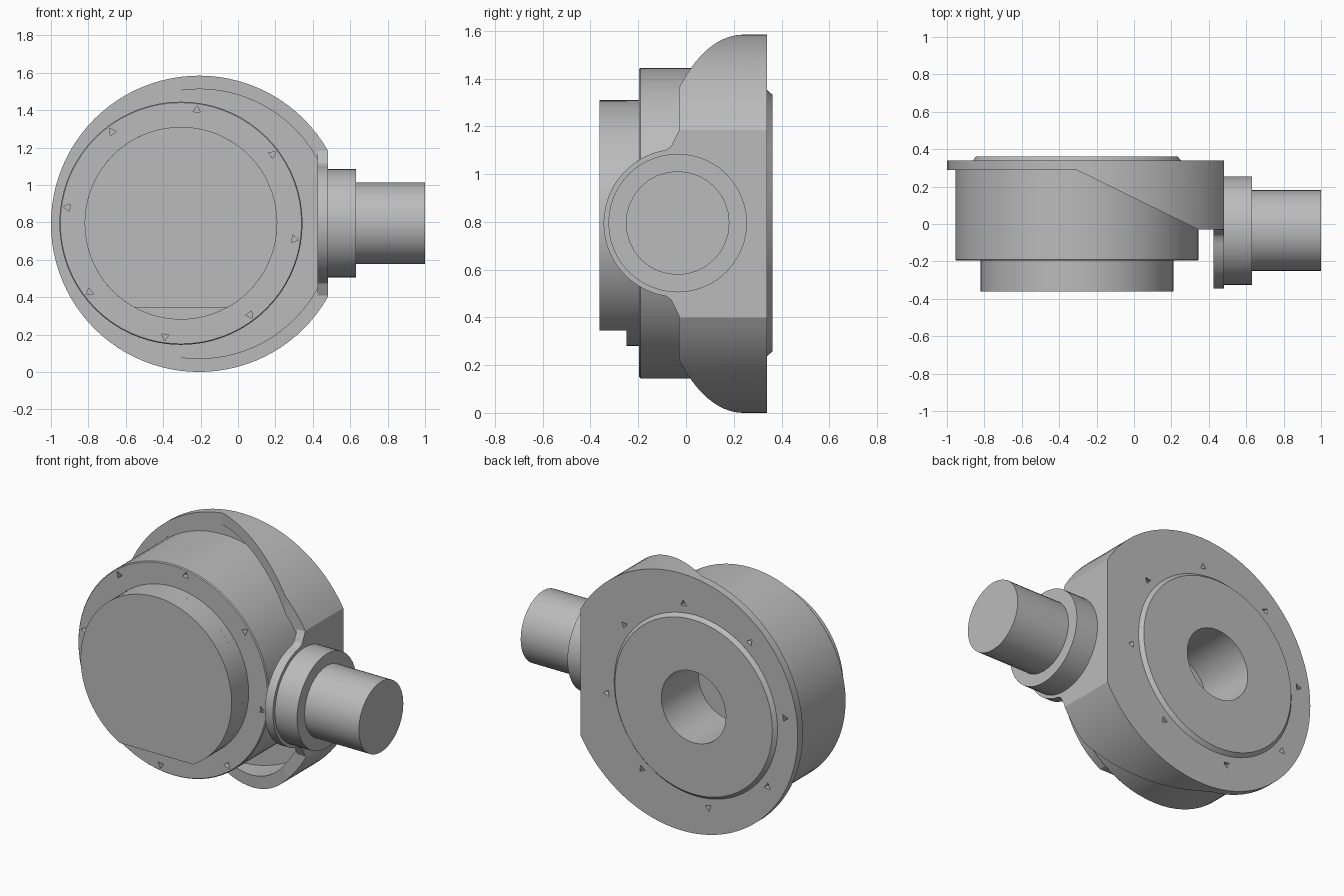
import bpy, bmesh, math
from mathutils import Matrix, Vector

if "Cube" in bpy.data.objects:
    bpy.data.objects.remove(bpy.data.objects["Cube"])

CX, CZ = -0.305, 0.795          # drum axis
FX, FZ, FR = -0.208, 0.792, 0.792   # flange circle
SY = -0.035                     # shaft axis y

grey = bpy.data.materials.new("cast_grey")
grey.diffuse_color = (0.5, 0.5, 0.5, 1)
grey.use_nodes = True
grey.node_tree.nodes["Principled BSDF"].inputs["Base Color"].default_value = grey.diffuse_color


def finish(name, bm):
    bmesh.ops.remove_doubles(bm, verts=bm.verts, dist=1e-5)
    bmesh.ops.recalc_face_normals(bm, faces=bm.faces)
    me = bpy.data.meshes.new(name)
    bm.to_mesh(me)
    bm.free()
    me.materials.append(grey)
    ob = bpy.data.objects.new(name, me)
    bpy.context.collection.objects.link(ob)
    return ob


def arc(cx, cy, r, a0, a1, n):
    return [(cx + r * math.cos(a0 + (a1 - a0) * i / n),
             cy + r * math.sin(a0 + (a1 - a0) * i / n)) for i in range(n + 1)]


def add_prism(bm, pts, axis, a, b):
    def place(p, t):
        return {"x": (t, p[0], p[1]), "y": (p[0], t, p[1]), "z": (p[0], p[1], t)}[axis]
    lo = [bm.verts.new(place(p, a)) for p in pts]
    hi = [bm.verts.new(place(p, b)) for p in pts]
    bm.faces.new(lo)
    bm.faces.new(hi)
    for i in range(len(pts)):
        j = (i + 1) % len(pts)
        bm.faces.new((lo[i], lo[j], hi[j], hi[i]))


def prism(name, pts, axis, a, b):
    bm = bmesh.new()
    add_prism(bm, pts, axis, a, b)
    return finish(name, bm)


def lathe(name, profile, steps):
    """Spin (radius, y) points about the drum axis."""
    bm = bmesh.new()
    vs = [bm.verts.new((CX + r, y, CZ)) for r, y in profile]
    es = [bm.edges.new((vs[i], vs[i + 1])) for i in range(len(vs) - 1)]
    bmesh.ops.spin(bm, geom=vs + es, cent=(CX, 0, CZ), axis=(0, 1, 0),
                   angle=2 * math.pi, steps=steps, use_duplicate=False)
    return finish(name, bm)


def d_shape(r, x_cut, n=80):
    """Flange circle cut off by a flat at x_cut."""
    a = math.acos((x_cut - FX) / r)
    return arc(FX, FZ, r, a, 2 * math.pi - a, n)


def circle(cx, cy, r, n):
    return arc(cx, cy, r, 0, 2 * math.pi, n)[:-1]


def cut(target, cutter):
    m = target.modifiers.new("cut", "BOOLEAN")
    m.operation = "DIFFERENCE"
    m.solver = "EXACT"
    m.object = cutter
    bpy.context.view_layer.objects.active = target
    bpy.ops.object.modifier_apply(modifier=m.name)
    bpy.data.objects.remove(cutter, do_unlink=True)


def bolt_pits(y0, y1):
    """Eight three-sided pits around the drum axis."""
    bm = bmesh.new()
    for k in range(8):
        a = math.radians(82 + 45 * k)
        x, z = CX + 0.612 * math.cos(a), CZ + 0.612 * math.sin(a)
        add_prism(bm, arc(x, z, 0.023, a, a + 2 * math.pi, 3)[:-1], "y", y0, y1)
    return finish("pit_cutter", bm)


# Housing: round flange with a sloping, hollow skirt towards the shaft
housing = prism("housing", d_shape(FR, 0.48), "y", -0.03, 0.34)
cut(housing, prism("slope_cutter", [(-1.2, 0.29), (-0.31, 0.29), (0.488, -0.1), (-1.2, -0.1)],
                   "z", -0.2, 1.8))
cut(housing, prism("pocket_cutter", d_shape(0.72, 0.425), "y", -0.3, 0.295))
cut(housing, prism("bore_cutter", circle(CX, CZ, 0.5, 64), "y", 0.1, 0.6))
cut(housing, bolt_pits(0.31, 0.4))

# Shaft lip: rounded plate in front of the skirt
h = 0.31
upper = [(-0.03, 0.385), (-0.038, 0.37), (-0.062, 0.322), (-0.085, 0.306)]
rim = arc(SY, 0, h, math.radians(104), math.radians(256), 36)
outline = upper + rim + [(y, -z) for y, z in reversed(upper)]
lip = prism("shaft_lip", [(y, z + CZ) for y, z in outline], "x", 0.425, 0.48)

# Drum with raised rear disc and blind rear bore
drum = lathe("drum", [(0, 0), (0.22, 0), (0.22, 0.362), (0.537, 0.362), (0.559, 0.338),
                      (0.559, 0.31), (0.65, 0.31), (0.65, -0.19), (0.645, -0.196),
                      (0, -0.196)], 72)
cut(drum, bolt_pits(-0.3, -0.165))

# Front cap: full disc behind, flat-bottomed disc in front
base = prism("cap_base", circle(CX, CZ, 0.515, 72), "y", -0.25, -0.19)
b = math.acos((CZ - 0.345) / 0.515)
cap = prism("cap_face", arc(CX, CZ, 0.515, -math.pi / 2 + b, 1.5 * math.pi - b, 64),
            "y", -0.362, -0.25)

# Collar and shaft
collar = prism("collar", circle(SY, CZ, 0.29, 48), "x", 0.47, 0.63)
shaft = prism("shaft", circle(SY, CZ, 0.217, 32), "x", 0.62, 1.0)

for ob in (housing, lip, drum, base, cap, collar, shaft):
    bpy.ops.object.select_all(action="DESELECT")
    ob.select_set(True)
    bpy.context.view_layer.objects.active = ob
    bpy.ops.object.shade_smooth_by_angle(angle=math.radians(25))
